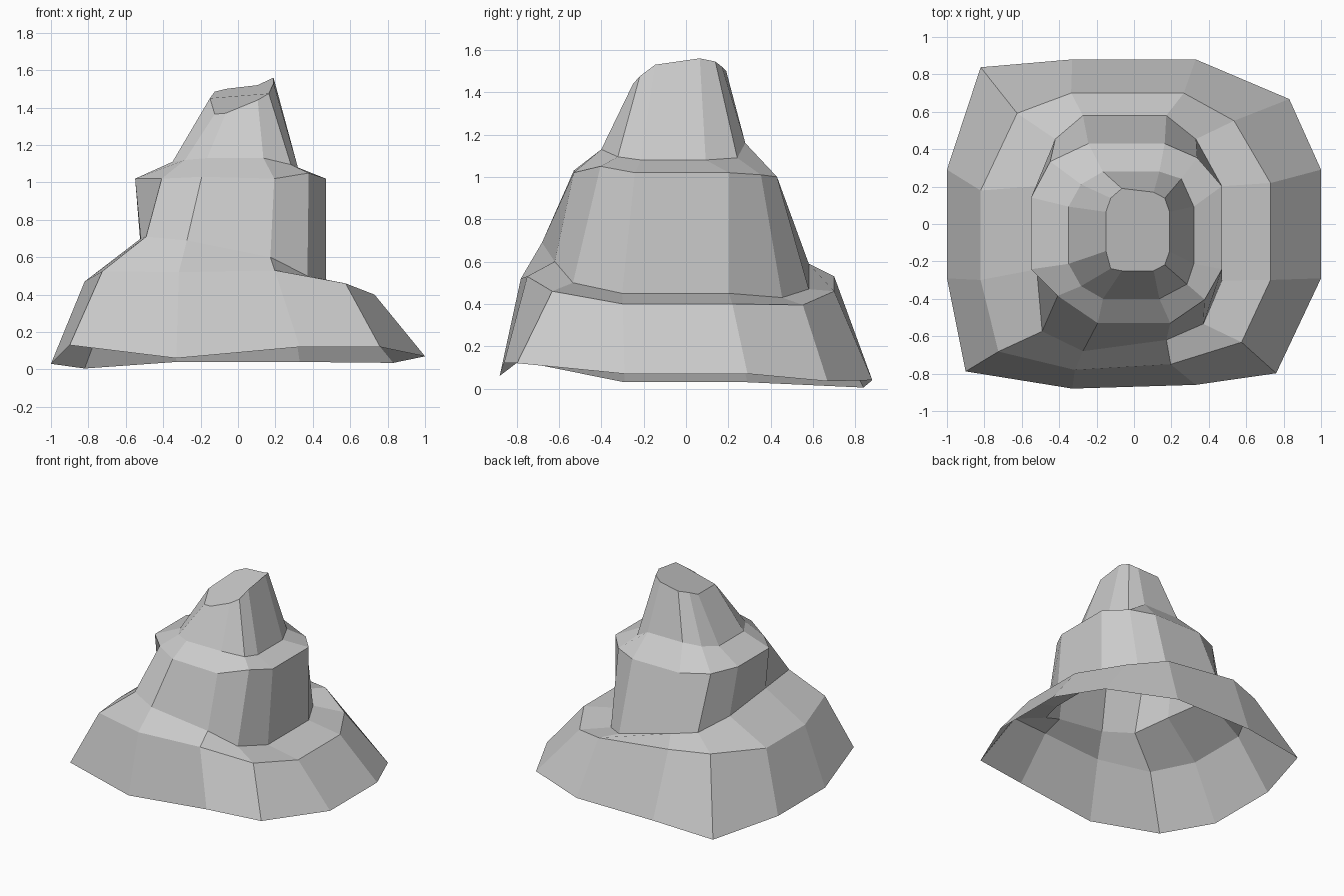
import bpy
import bmesh
from mathutils import Vector

default_cube = bpy.data.objects.get("Cube")
if default_cube:
    bpy.data.objects.remove(default_cube, do_unlink=True)


def make_material(name, color):
    material = bpy.data.materials.new(name)
    material.use_nodes = True
    material.diffuse_color = color
    material.node_tree.nodes["Principled BSDF"].inputs["Base Color"].default_value = color
    return material


def contour(x, y, heights, span, corner, chips):
    """Twelve-sided rounded square: two points per side and one per corner.

    x, y: extents; heights: right, back, left, front sides;
    span: how far side points spread; corner: how far corners reach;
    chips: small offsets that make the rock irregular, by point index.
    """
    centre = Vector(((x[0] + x[1]) / 2, (y[0] + y[1]) / 2, 0))
    half_x, half_y = (x[1] - x[0]) / 2, (y[1] - y[0]) / 2
    points = []
    for side in range(4):
        z, next_z = heights[side], heights[(side + 1) % 4]
        outline = [(1, -span, z), (1, span, z), (corner, corner, (z + next_z) / 2)]
        for u, v, height in outline:
            for turn in range(side):
                u, v = -v, u
            points.append(centre + Vector((u * half_x, v * half_y, height)))
    for index, offset in chips.items():
        points[index] += Vector(offset)
    return points


# Contours of the rock from the ground up
base_rim = contour(
    x=(-1, 1), y=(-.88, .88), heights=(.07, .04, .03, .09), span=.33, corner=.85,
    chips={2: (-.02, -.08, -.02), 5: (.03, .09, -.03), 8: (-.05, -.04, .07),
           9: (0, 0, -.03), 10: (0, .02, .03), 11: (-.09, -.05, .04)})

ledge_edge = contour(
    x=(-.82, .73), y=(-.78, .7), heights=(.4, .49, .47, .52), span=.35, corner=.8,
    chips={2: (-.04, 0, -.05), 3: (.04, 0, -.03), 4: (-.02, 0, .04),
           5: (.04, .04, .05), 6: (0, -.04, 0), 8: (-.06, -.05, .03),
           10: (-.03, .03, .01)})

cliff_foot = contour(
    x=(-.52, .47), y=(-.68, .58), heights=(.45, .53, .65, .65), span=.4, corner=.8,
    chips={2: (-.04, 0, -.06), 3: (0, 0, -.06), 4: (-.05, 0, .06),
           7: (0, .06, .05), 8: (-.07, -.02, .06), 9: (-.05, 0, .04),
           10: (0, .06, -.05), 11: (0, .02, -.05)})

cliff_top = contour(
    x=(-.55, .47), y=(-.53, .43), heights=(1.02, 1, 1.02, 1.02), span=.4, corner=.8,
    chips={1: (0, .06, 0), 2: (-.03, .02, 0), 8: (.04, .05, 0),
           9: (.05, 0, .01), 10: (.03, 0, 0), 11: (.01, .03, .03)})

peak_foot = contour(
    x=(-.35, .32), y=(-.4, .28), heights=(1.08, 1.16, 1.11, 1.13), span=.45, corner=.8,
    chips={2: (0, .03, -.03), 11: (.03, .01, -.01)})

peak_top = contour(
    x=(-.15, .19), y=(-.25, .17), heights=(1.53, 1.52, 1.45, 1.4), span=.5, corner=.85,
    chips={1: (0, 0, .03), 2: (0, 0, .02), 4: (0, .02, -.02),
           8: (0, -.02, -.06), 9: (0, 0, -.03), 10: (0, 0, .04), 11: (0, 0, .01)})

# Hollow shell: bridge neighbouring contours and close the summit
bm = bmesh.new()
rings = [[bm.verts.new(point) for point in ring]
         for ring in (base_rim, ledge_edge, cliff_foot, cliff_top, peak_foot, peak_top)]
for lower, upper in zip(rings, rings[1:]):
    for i in range(len(lower)):
        j = (i + 1) % len(lower)
        bm.faces.new((lower[i], lower[j], upper[j], upper[i]))
bm.faces.new(rings[-1])

mesh = bpy.data.meshes.new("rock_mountain")
bm.to_mesh(mesh)
bm.free()
mesh.materials.append(make_material("stone_grey", (.6, .6, .6, 1)))
mountain = bpy.data.objects.new("rock_mountain", mesh)
bpy.context.collection.objects.link(mountain)
